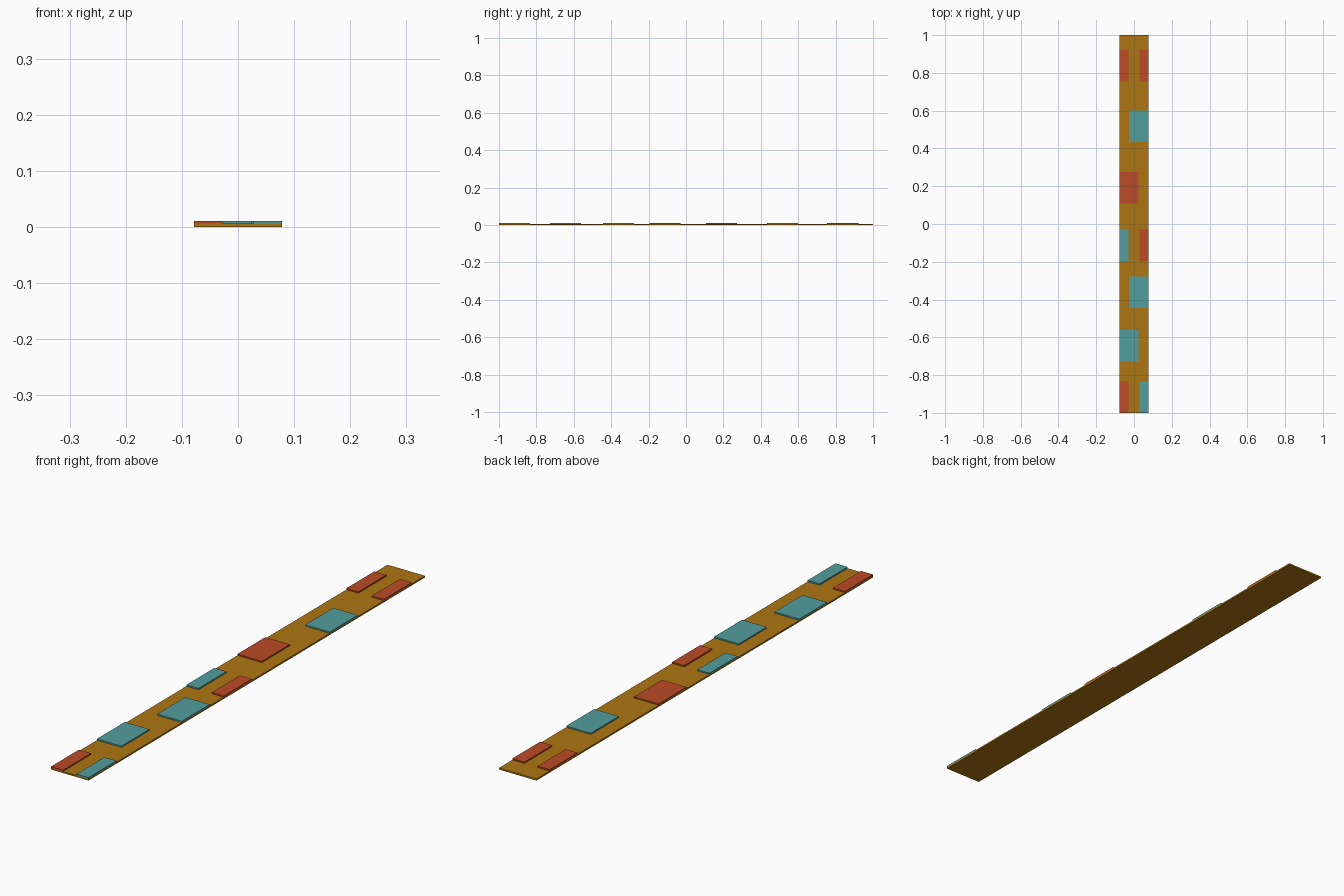
import bpy

if "Cube" in bpy.data.objects:
    bpy.data.objects.remove(bpy.data.objects["Cube"])

HALF_W = 0.078      # half width of the strip
BASE_H = 0.006      # strip thickness
TOP = 0.011         # top of the raised tiles
TILE_L = 0.166      # tile length along y
NARROW, WIDE = 0.05, 0.102


def material(name, rgb):
    m = bpy.data.materials.new(name)
    m.diffuse_color = (*rgb, 1)
    m.use_nodes = True
    m.node_tree.nodes["Principled BSDF"].inputs["Base Color"].default_value = m.diffuse_color
    return m


ochre = material("ochre", (0.42, 0.18, 0.006))
red = material("red", (0.50, 0.07, 0.02))
teal = material("teal", (0.085, 0.34, 0.34))


def box(name, x0, x1, y0, y1, z0, z1, mat):
    bpy.ops.mesh.primitive_cube_add(
        size=1, location=((x0 + x1) / 2, (y0 + y1) / 2, (z0 + z1) / 2))
    ob = bpy.context.object
    ob.name = name
    ob.scale = (x1 - x0, y1 - y0, z1 - z0)
    bpy.ops.object.transform_apply(location=False, rotation=False, scale=True)
    ob.data.materials.append(mat)
    return ob


# long flat strip
box("base_strip", -HALF_W, HALF_W, -1, 1, 0, BASE_H, ochre)

# raised tiles: front edge y, side (-1 left, 1 right), width, colour
tiles = [
    (-1.0, -1, NARROW, red), (-1.0, 1, NARROW, teal),
    (-0.727, -1, WIDE, teal),
    (-0.445, 1, WIDE, teal),
    (-0.195, -1, NARROW, teal), (-0.195, 1, NARROW, red),
    (0.108, -1, WIDE, red),
    (0.434, 1, WIDE, teal),
    (0.755, -1, NARROW, red), (0.755, 1, NARROW, red),
]
for i, (y, side, width, mat) in enumerate(tiles, 1):
    x0 = -HALF_W if side < 0 else HALF_W - width
    box(f"raised_tile_{i}", x0, x0 + width, y, y + TILE_L, BASE_H, TOP, mat)
